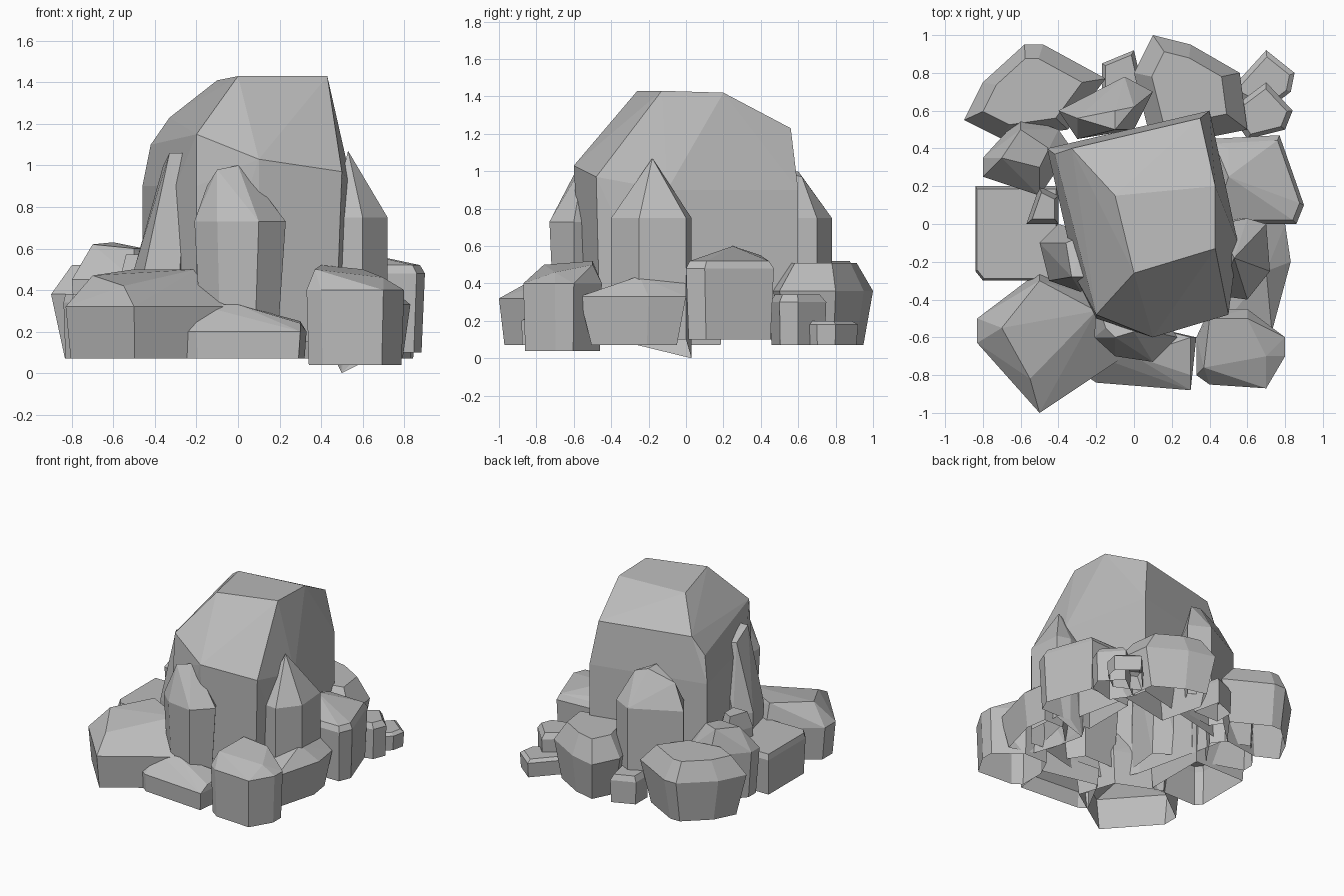
import bpy
import bmesh
from mathutils import Vector

cube = bpy.data.objects.get("Cube")
if cube:
    bpy.data.objects.remove(cube, do_unlink=True)

# Single stone colour
grey = (.5, .5, .5, 1)
stone = bpy.data.materials.new("grey stone")
stone.use_nodes = True
stone.diffuse_color = grey
stone.node_tree.nodes["Principled BSDF"].inputs["Base Color"].default_value = grey


def add_ring(bm, outline, height, scale):
    """Add the footprint at a height, scaled about its middle."""
    corners = [Vector(corner) for corner in outline]
    middle = sum(corners, Vector((0, 0))) / len(corners)
    for corner in corners:
        bm.verts.new((middle + (corner - middle) * scale).to_3d() + Vector((0, 0, height)))


def rock(name, outline, shoulder, top=None, peaks=(), bottom=.07, foot=.9, crown=.8):
    """Hollow convex stone: narrow open foot, full shoulder, then a flat crown at top or single peaks."""
    bm = bmesh.new()
    add_ring(bm, outline, bottom, foot)
    add_ring(bm, outline, shoulder, 1)
    if top:
        add_ring(bm, outline, top, crown)
    for peak in peaks:
        bm.verts.new(peak)

    # Wrap the points and merge nearly flat faces
    hull = bmesh.ops.convex_hull(bm, input=bm.verts[:])
    inside = set(hull["geom_interior"]) | set(hull["geom_unused"])
    spare = [item for item in inside if isinstance(item, bmesh.types.BMVert)]
    bmesh.ops.delete(bm, geom=spare, context="VERTS")
    bmesh.ops.dissolve_limit(bm, angle_limit=.06, verts=bm.verts[:], edges=bm.edges[:])
    bmesh.ops.recalc_face_normals(bm, faces=bm.faces[:])

    # Leave the underside open
    under = [face for face in bm.faces if face.normal.z < -.8]
    bmesh.ops.delete(bm, geom=under, context="FACES")

    mesh = bpy.data.meshes.new(name)
    bm.to_mesh(mesh)
    bm.free()
    mesh.materials.append(stone)
    bpy.context.collection.objects.link(bpy.data.objects.new(name, mesh))


# Central mass with a sloping crown
rock("main_rock",
     outline=[(-.46, .4), (-.3, -.3), (-.2, -.5), (.1, -.55), (.47, -.46), (.55, -.1), (.4, .6)],
     bottom=.15, foot=1, shoulder=.9,
     peaks=[(0, -.26, 1.43), (.43, -.13, 1.43), (.43, .2, 1.42), (-.1, .15, 1.41),
            (.35, .56, 1.23), (-.33, .4, 1.23), (-.42, .37, 1.1),
            (-.2, -.48, 1.15), (.1, -.6, 1.03), (.5, -.48, .97)])

# Upright stones leaning on the central mass
rock("front_spire",
     outline=[(-.21, -.6), (-.1, -.7), (.1, -.73), (.23, -.6), (.1, -.4), (-.2, -.4)],
     bottom=.2, foot=.85, shoulder=.73,
     peaks=[(-.1, -.6, .98), (0, -.57, 1), (.1, -.57, .9), (-.15, -.55, .9)])
rock("right_spire",
     outline=[(.45, -.38), (.6, -.4), (.72, -.25), (.7, 0), (.6, .03), (.45, 0)],
     bottom=.1, foot=1, shoulder=.75,
     peaks=[(.53, -.18, 1.07), (.5, .03, 0)])
rock("back_spire",
     outline=[(-.4, .6), (-.05, .78), (.1, .7), (0, .5), (-.3, .45)],
     bottom=.2, foot=1, shoulder=.75,
     peaks=[(-.3, .56, .93), (-.1, .6, 1), (0, .62, .97), (-.1, .5, 1)])
rock("left_spire",
     outline=[(-.5, -.1), (-.4, 0), (-.25, -.1), (-.28, -.36), (-.45, -.3)],
     bottom=.2, foot=1, shoulder=.5,
     peaks=[(-.33, -.28, 1.06), (-.24, -.28, 1.06), (-.24, -.05, 1), (-.36, -.1, 1)])

# Front stones
rock("front_left_slab",
     outline=[(-.5, -.25), (-.83, -.5), (-.83, -.63), (-.5, -1), (-.05, -.7), (-.15, -.4)],
     foot=.93, shoulder=.32,
     peaks=[(-.7, -.55, .47), (-.5, -.3, .5), (-.2, -.46, .5), (-.55, -.82, .42)])
rock("front_block",
     outline=[(-.26, -.8), (-.2, -.84), (.3, -.88), (.33, -.6), (-.1, -.5)],
     foot=.97, shoulder=.2,
     peaks=[(-.2, -.7, .33), (0, -.7, .33), (.3, -.8, .24), (.3, -.6, .25)])
rock("front_right_boulder",
     outline=[(.33, -.6), (.33, -.8), (.4, -.85), (.7, -.87), (.8, -.7), (.8, -.6), (.6, -.45), (.4, -.45)],
     bottom=.04, foot=.95, shoulder=.4,
     peaks=[(.37, -.76, .5), (.4, -.5, .52), (.7, -.7, .46), (.6, -.5, .5)])

# Right-hand stones
rock("right_wedge",
     outline=[(.6, 0), (.8, 0), (.83, -.2), (.73, -.57), (.5, -.5), (.4, -.2)],
     foot=.8, shoulder=.33,
     peaks=[(.7, -.25, .44), (.7, 0, .4)])
rock("right_slab",
     outline=[(.4, .45), (.77, .47), (.9, .1), (.86, 0), (.4, 0)],
     bottom=.1, foot=.93, shoulder=.48, top=.52, crown=.9,
     peaks=[(.5, .1, .55), (.5, .25, .6), (.5, .4, .55)])

# Back stones
rock("back_right_pebble",
     outline=[(.7, .92), (.85, .8), (.83, .7), (.7, .6), (.5, .7)],
     foot=.95, shoulder=.18, top=.2)
rock("back_right_cobble",
     outline=[(.7, .75), (.84, .6), (.8, .5), (.6, .45), (.5, .6)],
     foot=.95, shoulder=.3, top=.34)
rock("back_boulder",
     outline=[(.1, 1), (.3, .95), (.56, .8), (.6, .5), (.1, .4), (0, .8)],
     foot=.8, shoulder=.36, top=.51, crown=.66)
rock("back_pebble",
     outline=[(-.17, .85), (0, .92), (.05, .7), (-.17, .7)],
     foot=.95, shoulder=.24, top=.28)
rock("back_left_boulder",
     outline=[(-.9, .55), (-.8, .75), (-.58, .95), (-.48, .95), (-.15, .77), (-.35, .5), (-.7, .45)],
     foot=.8, shoulder=.38, top=.52, crown=.7)

# Left-hand stones
rock("left_upper_rock",
     outline=[(-.6, .57), (-.4, .5), (-.33, .4), (-.5, .15), (-.8, .25), (-.8, .35)],
     bottom=.1, shoulder=.45,
     peaks=[(-.7, .35, .62), (-.6, .5, .63), (-.45, .4, .6), (-.5, .3, .6)])
rock("left_slab",
     outline=[(-.84, .2), (-.4, .2), (-.4, -.3), (-.8, -.3), (-.84, -.25)],
     foot=.95, shoulder=.34, top=.38, crown=.95)
rock("left_cobble",
     outline=[(-.5, .2), (-.4, .15), (-.4, 0), (-.57, 0)],
     bottom=.2, foot=1, shoulder=.45, top=.57, crown=.7)
